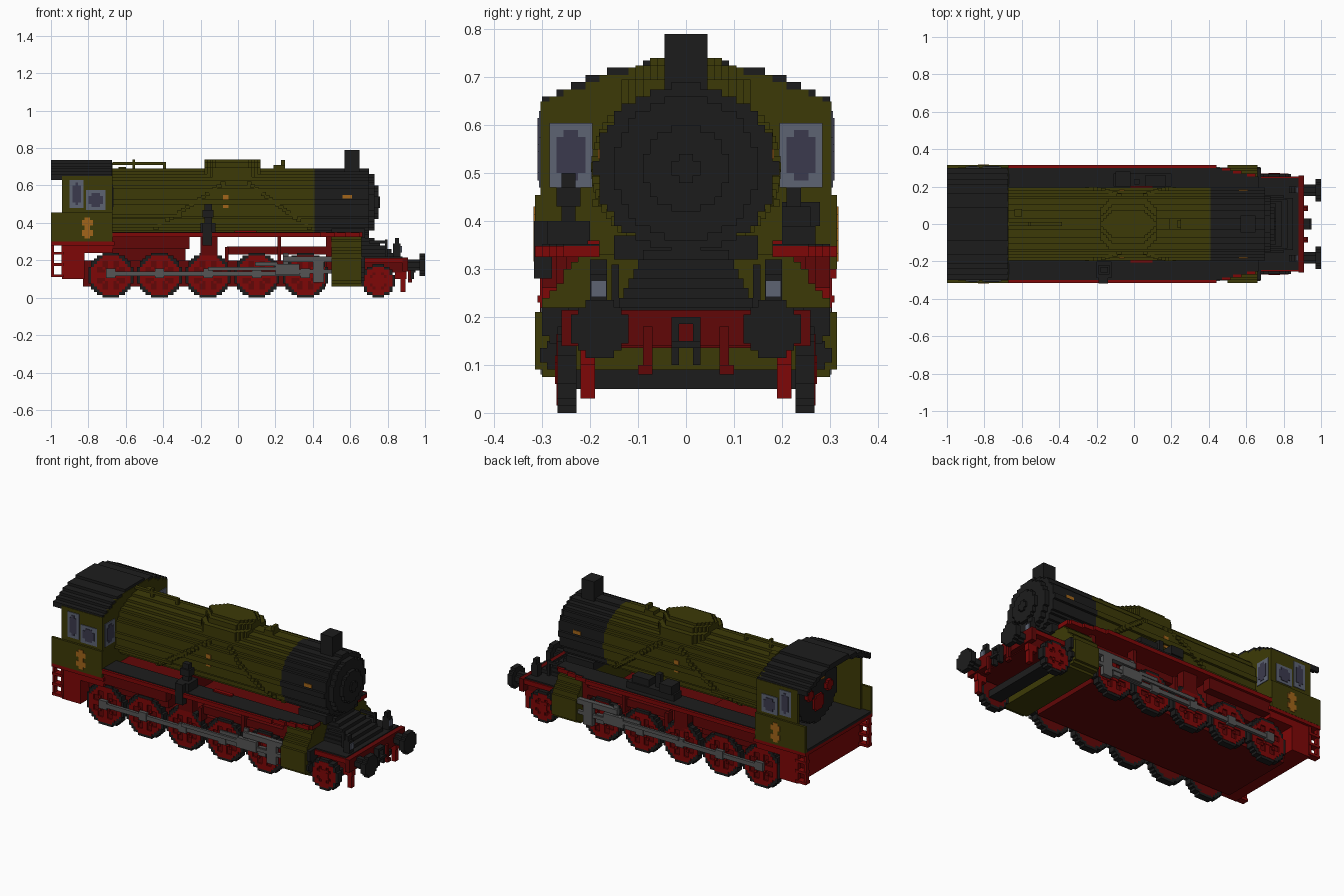
import bpy
import bmesh
from math import sqrt, hypot
from mathutils import Matrix, Vector

if "Cube" in bpy.data.objects:
    bpy.data.objects.remove(bpy.data.objects["Cube"], do_unlink=True)

UNIT = 0.01   # all sizes below are in hundredths
CELL = 1.5    # size of one block step


def material(name, r, g, b):
    m = bpy.data.materials.new(name)
    m.use_nodes = True
    m.diffuse_color = (r, g, b, 1)
    m.node_tree.nodes["Principled BSDF"].inputs["Base Color"].default_value = (r, g, b, 1)
    return m


olive = material("olive", .046, .042, .002)
black = material("soft black", .012, .012, .012)
red = material("red", .21, .002, .002)
dark_red = material("dark red", .12, .002, .002)
steel = material("steel grey", .09, .09, .09)
frame = material("window frame", .11, .125, .17)
glass = material("window glass", .044, .042, .075)
brass = material("brass", .36, .13, .01)


def part(name, mat, boxes, mirror=False):
    """One object from boxes (x0, x1, y0, y1, z0, z1), optionally on both sides."""
    bm = bmesh.new()
    for x0, x1, y0, y1, z0, z1 in boxes:
        for side in ((1, -1) if mirror else (1,)):
            centre = Vector((x0 + x1, side * (y0 + y1), z0 + z1)) * UNIT / 2
            size = Vector((x1 - x0, y1 - y0, z1 - z0)) * UNIT
            bmesh.ops.create_cube(bm, size=1, matrix=Matrix.Translation(centre) @ Matrix.Diagonal(size.to_4d()))
    mesh = bpy.data.meshes.new(name)
    bm.to_mesh(mesh)
    bm.free()
    mesh.materials.append(mat)
    obj = bpy.data.objects.new(name, mesh)
    bpy.context.collection.objects.link(obj)


def blocks(axis, start, end, inside, u0, u1, v0, v1):
    """Blocky prism along an axis: cells of the cross-section merged into runs."""
    out = []
    columns, rows = round((u1 - u0) / CELL), round((v1 - v0) / CELL)
    for j in range(rows):
        lo, first = v0 + j * CELL, None
        for i in range(columns + 1):
            u = u0 + i * CELL
            filled = i < columns and inside(u + CELL / 2, lo + CELL / 2)
            if filled and first is None:
                first = u
            elif not filled and first is not None:
                runs = {"x": (start, end, first, u, lo, lo + CELL),
                        "y": (first, u, start, end, lo, lo + CELL),
                        "z": (first, u, lo, lo + CELL, start, end)}
                out.append(runs[axis])
                first = None
    return out


def disc(axis, start, end, cu, cv, r, rule=lambda u, v: True):
    """Blocky disc; the rule keeps only some of its cells."""
    return blocks(axis, start, end,
                  lambda u, v: hypot(u - cu, v - cv) <= r and rule(u - cu, v - cv),
                  cu - r, cu + r, cv - r, cv + r)


# Boiler, smokebox and door
MID, RY, RZ = 51, 18.8, 17.5


def in_boiler(y, z):
    return (y / RY) ** 2 + ((z - MID) / RZ) ** 2 <= 1


part("boiler", olive, blocks("x", -70, 41, in_boiler, -19.5, 19.5, 33, 69))
part("smokebox", black, blocks("x", 41, 70, in_boiler, -19.5, 19.5, 33, 69))
part("smokebox_door", black, disc("x", 70, 73, 0, MID, 15) + disc("x", 73, 75, 0, MID, 9)
     + disc("x", 75, 76, 0, MID, 3) + [(73, 74, -9, 9, 50.5, 51.5)])
part("chimney", black, [(57, 65, -4.5, 4.5, 66, 79)])
part("smokebox_plate", brass, [(56, 61, 17, 18.4, 53, 55)], True)
part("boiler_plate", brass, [(-8, -5, 17, 18.4, 48, 55)], True)

# Domes, rails and pipes on the boiler
for name, half, top in (("low", 14, 69.5), ("middle", 10, 72.5), ("top", 7.5, 74)):
    part("dome_" + name, olive, blocks(
        "z", 60, top, lambda x, y: abs(y) < half and abs(x + 3) + abs(y) < half + 9,
        -18, 12, -15, 15))
part("valve_box", olive, [(19, 25, -3, 3, 66, 71), (23, 25, -2, 2, 71, 73.5)])
part("roof_pipe", olive, [(-67, -39, -1, 1, 71, 72.5), (-40, -38.5, -1, 1, 66, 72.5),
                          (-56.5, -55, -1, 1, 66, 74), (-64, -60, 4, 8, 66, 70)])


def surface(z):
    return RY * sqrt(max(0, 1 - ((z - MID) / RZ) ** 2))


pipes = []
for first, last in ((6, 40), (-8, -46)):
    for i in range(18):
        x, z = first + (last - first) * i / 18, 61 - i * 1.4
        pipes.append((x - 1.3, x + 1.3, surface(z) - 3, surface(z) + 1, z - 1, z + 1))
pipes.append((-67, -30, 17, 19.6, 43, 44.5))
part("sand_pipes", olive, pipes, True)


# Cab
def roof(y):
    return 64.8 + 8.7 * (1 - (y / 31) ** 2)


part("cab_roof", black, blocks("x", -100, -67.5, lambda y, z: roof(y) - 2.5 < z < roof(y),
                               -30, 30, 63, 75))
part("cab_front", olive, blocks("x", -69, -67.2, lambda y, z: z < roof(y) - 1,
                                -30, 30, 30, 73.5))
part("cab_sides", olive, [(-94, -67.2, 28.5, 30.3, 30, 65), (-100, -67, 30, 31.5, 30, 45.5)], True)
part("cab_floor", black, [(-100, -69, -30, 30, 30, 31.5)])
part("firebox_back", black, blocks("x", -86, -70, in_boiler, -18, 18, 33, 69))
part("fire_door", red, disc("x", -87, -86, 0, 45, 4.5) + disc("x", -88, -86, 9, 52, 3)
     + disc("x", -88, -86, -9, 52, 3))
part("gauges", brass, [(-86.8, -86, y, y + 3, 57, 60) for y in (-6, 3)])


def window(name, axis, start, u0, u1, v0, v1):
    def rounded(margin, corner):
        cu, cv = (u0 + u1) / 2, (v0 + v1) / 2
        hu, hv = (u1 - u0) / 2 - margin, (v1 - v0) / 2 - margin
        return lambda u, v: (abs(u - cu) < hu and abs(v - cv) < hv
                             and abs(u - cu) + abs(v - cv) < hu + hv - corner)
    for label, mat, depth, margin, corner in (("frame", frame, .4, 0, .5), ("glass", glass, .7, 1.5, 1.6)):
        part(name + "_" + label, mat,
             blocks(axis, start, start + depth, rounded(margin, corner), u0, u1, v0, v1), True)


window("rear_side_window", "y", 30.3, -90, -82.5, 48, 63)
window("front_side_window", "y", 30.3, -81.3, -70.8, 47, 57.5)
window("cab_front_window", "x", -67.2, 19.5, 28.5, 47, 60.5)
part("cab_emblem", brass, disc("y", 31.5, 31.8, -80.5, 40, 3) + disc("y", 31.5, 31.8, -80.5, 34.6, 3), True)


# Running boards that taper toward the front
def board(inset):
    def inside(x, y):
        edge = 31.5 - 5.5 * max(0, min(1, (x - 41) / 25))
        return y < edge - inset
    return inside


part("running_board", red, blocks("z", 32.5, 34.8, board(0), -67, 66.5, 18, 31.5), True)
part("running_board_top", black, blocks("z", 34.8, 35.2, board(1), -67, 66.5, 18, 31.5), True)
part("air_pump", black, [(-20, -12, -29, -20, 35, 40), (-18, -14, -26, -23, 40, 50),
                         (-19, -14, -31.7, -28, 28, 40), (-19, -13, -27, -22, 43, 47)])
part("feed_pump", black, [(-11, 20, 20, 27, 35, 39), (-10, -2, 20, 28, 39, 44),
                          (6, 17, 20, 26, 39, 43), (0, 3, 21, 24, 39, 47)])
part("board_boxes", red, [(-2, 10, 18, 20.5, 34, 36)], True)

# Chassis
part("chassis", dark_red, [(-83, 47, -22, 22, 6, 20), (-67, -28, -25, 25, 20, 33)])
part("rear_frame", red, [(-94, -82, -30, 30, 10, 29), (-82, -67, -30, 30, 24, 29)])
part("rear_deck", red, [(-100, -66, -31.4, 31.4, 28, 30)])
part("side_frame", dark_red, [(-67, -26, 25, 30, 26, 33), (-6, 50, 22, 25, 23, 27.5),
                              (21, 23, 22, 27, 20, 33), (-20, -11, 22, 27, 19, 33),
                              (-7, -5, 22, 27, 19, 27), (47, 50, 20, 25, 15, 33)], True)
part("rear_steps", red, [(x, x + 1.5, 28, 30.5, 11, 29) for x in (-100, -94.5)]
     + [(-100, -93, 27, 31, z, z + 1.5) for z in (11, 17, 23)], True)


# Wheels
def spokes(r):
    def rule(u, v):
        u, v = abs(u), abs(v)
        return hypot(u, v) > r - 2.5 or hypot(u, v) < 4 or min(u, v) < 1 or abs(u - v) < 1.2
    return rule


def wheel(name, x, r):
    part(name + "_tyre", black, disc("y", 22.8, 26.8, x, r, r, lambda u, v: hypot(u, v) > r - 1.6), True)
    part(name + "_web", dark_red, disc("y", 22.8, 26.2, x, r, r - 1.5), True)
    part(name + "_spokes", red, disc("y", 26.2, 27, x, r, r - 1.5, spokes(r - 1.5))
         + disc("y", 27, 27.3, x, r, 3), True)


drivers = [-68 + 26 * i for i in range(5)]
for number, x in enumerate(drivers):
    wheel(f"driving_wheel_{number + 1}", x, 12)
wheel("leading_wheel", 75, 9)
part("leading_axle", black, [(71, 79, -23, 23, 5, 9)])

# Rods and valve gear
part("coupling_rods", steel, [(drivers[0], drivers[-1], 27.3, 29, 11.5, 14)]
     + [(x - 2.5, x + 2.5, 27.3, 29.4, 10.5, 15.5) for x in drivers], True)
part("valve_gear", steel, [(-16, 26, 29, 30.3, 14.5, 16.5), (24, 50, 27.5, 30.3, 19, 22),
                           (20, 33, 27.8, 30.4, 12, 18), (40, 46, 27.8, 30.4, 8, 22),
                           (33, 50, 28, 30, 13, 15), (9, 21, 29, 30, 17, 19),
                           (24, 27, 27.8, 29, 12, 24)], True)


# Cylinders and saddle
def in_cylinder(y, z):
    y = abs(y)
    return y < min(32, 26 + (z - 6) * 1.6, 32 - (z - 20) * .75)


part("cylinders", olive, blocks("x", 50, 66, in_cylinder, -31.5, 31.5, 6, 33))
part("cylinder_covers", black, disc("x", 66, 68, 26.5, 18.5, 4) + disc("x", 66, 67.5, 27.5, 12, 3), True)
part("saddle", black, [(50, 68, -15, 15, 32, 37)])

# Front platform, buffer beam and fittings
part("front_frame", dark_red, [(66, 88, -22, 22, 13.5, 18.5)])
part("front_deck_edge", red, [(66, 88, -25.5, 25.5, 18.5, 21.2)])
part("front_deck", black, [(66, 88, -24.5, 24.5, 21.2, 22)])
part("front_slope", black, [(66, 70 + 3 * i, -9 - i, 9 + i, 21, 34 - 2 * i) for i in range(6)])
part("buffer_beam", dark_red, [(88, 91, -26, 26, 14, 21.5)])
part("buffers", black, disc("x", 97, 100, 18, 17.5, 6) + disc("x", 91, 97, 18, 17.5, 3), True)
part("rail_guards", red, [(87, 89.5, 19, 22, 3, 14), (84, 90, 19, 22, 10, 14)], True)
part("hoses", dark_red, [(91, 92.5, 7, 9, 8, 18), (91, 93, 7, 10, 8, 10)], True)
part("coupling", black, [(91, 94, -3, -1.5, 10, 20), (91, 94, 1.5, 3, 10, 20),
                         (91, 94, -3, 3, 18.5, 20), (91, 95, -3, 3, 13.5, 15)])
part("lamps", black, [(83, 87, 16.5, 20, 22, 29), (84, 86, 16.5, 20, 29, 32)], True)
part("lamp_lenses", frame, [(87, 87.6, 16.6, 19.8, 24.2, 27.6)], True)
part("front_handrail", black, [(70, 80, 14, 15.5, 29, 30.5), (78.5, 80, 14, 15.5, 22, 31)], True)
